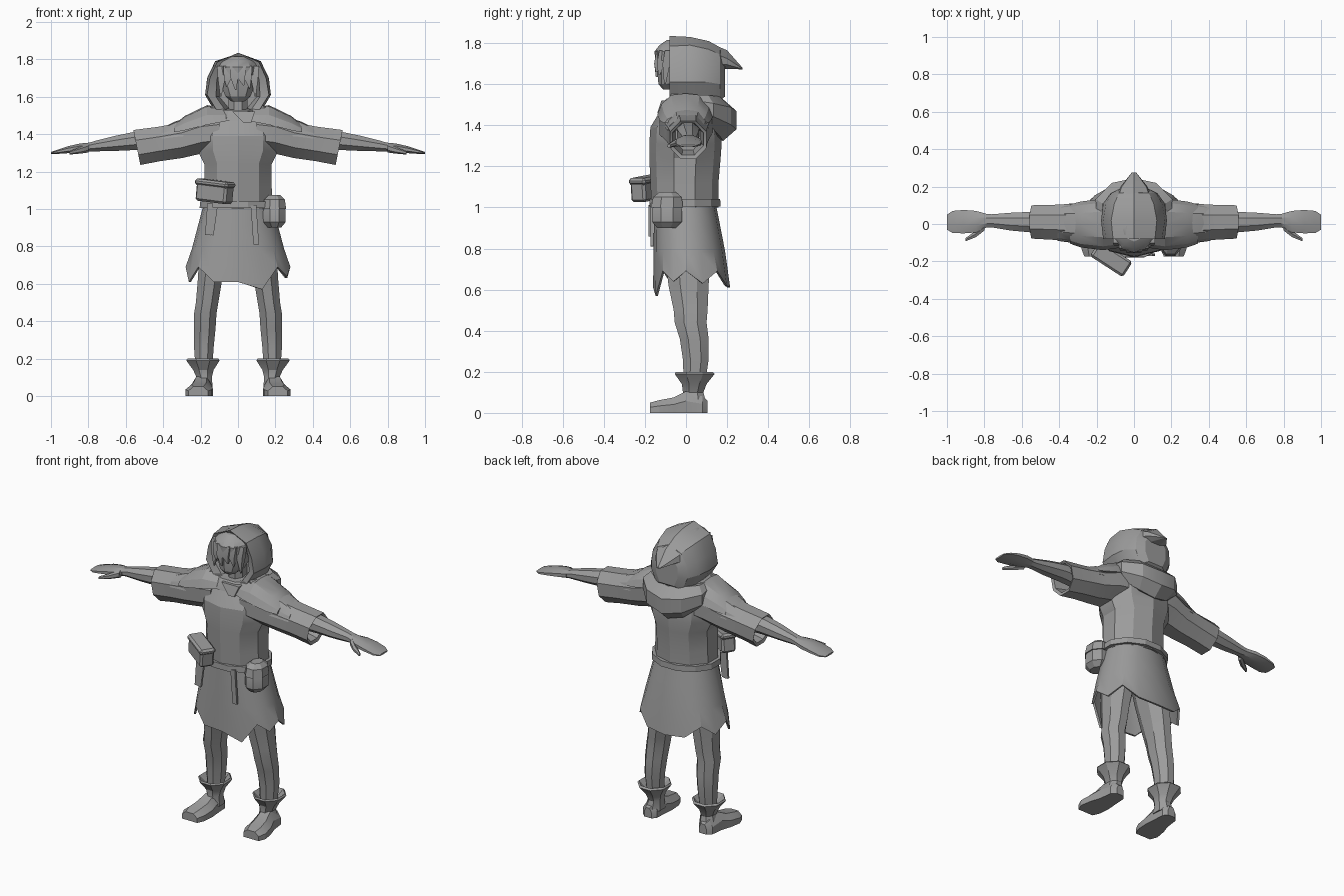
import bpy, bmesh, math
from mathutils import Vector, Matrix

grey = bpy.data.materials.new("plain_grey")
grey.diffuse_color = (0.33, 0.33, 0.33, 1)


def finish(bm, name, side=1):
    """Turn a bmesh into a named object, mirrored in x when side is -1."""
    if side < 0:
        bmesh.ops.scale(bm, vec=(-1, 1, 1), verts=bm.verts)
    bmesh.ops.recalc_face_normals(bm, faces=bm.faces)
    me = bpy.data.meshes.new(name)
    bm.to_mesh(me)
    bm.free()
    me.materials.append(grey)
    ob = bpy.data.objects.new(name, me)
    bpy.context.collection.objects.link(ob)
    bpy.ops.object.select_all(action='DESELECT')
    ob.select_set(True)
    bpy.context.view_layer.objects.active = ob
    bpy.ops.object.shade_smooth_by_angle(angle=math.radians(25))
    return ob


def loft(name, rings, side=1):
    """Skin a row of closed rings and cap both ends."""
    bm = bmesh.new()
    rows = [[bm.verts.new(p) for p in r] for r in rings]
    n = len(rows[0])
    for a, b in zip(rows, rows[1:]):
        for i in range(n):
            j = (i + 1) % n
            bm.faces.new((a[i], a[j], b[j], b[i]))
    bm.faces.new(rows[0])
    bm.faces.new(rows[-1])
    return finish(bm, name, side)


def oval(a0, a1, b0, b1, n):
    k = 1 / math.cos(math.pi / n)
    for i in range(n):
        t = 2 * math.pi * (i + 0.5) / n
        yield ((a0 + a1) / 2 + (a1 - a0) / 2 * k * math.cos(t),
               (b0 + b1) / 2 + (b1 - b0) / 2 * k * math.sin(t))


def zring(z, x0, x1, y0, y1, n=8):
    return [(x, y, z) for x, y in oval(x0, x1, y0, y1, n)]


def xring(x, y0, y1, z0, z1, lean=0, n=8):
    return [(x + lean * (z - z0), y, z) for y, z in oval(y0, y1, z0, z1, n)]


def mirrored(y, half):
    """Ring across the body from a half outline of (x, z), top to bottom."""
    return [(x, y, z) for x, z in half] + [(-x, y, z) for x, z in reversed(half) if x > 0]


def box(name, size, loc, rot, side=1, bevel=0.012):
    bm = bmesh.new()
    bmesh.ops.create_cube(bm, size=1)
    bmesh.ops.scale(bm, vec=size, verts=bm.verts)
    if bevel:
        bmesh.ops.bevel(bm, geom=bm.edges[:], offset=bevel, segments=1, affect='EDGES')
    m = Matrix.Translation(loc)
    for ax, a in zip("ZYX", rot):
        m = m @ Matrix.Rotation(math.radians(a), 4, ax)
    bmesh.ops.transform(bm, matrix=m, verts=bm.verts)
    return finish(bm, name, side)


# Tunic body
loft("tunic_torso", [zring(z, -w, w, f, b, 10) for z, w, f, b in (
    (1.00, .185, -.16, .15), (1.12, .18, -.165, .15), (1.24, .18, -.17, .16),
    (1.31, .215, -.17, .165), (1.39, .22, -.165, .16), (1.46, .20, -.125, .14),
    (1.52, .14, -.09, .11))])

# Skirt with a ragged hem, closed inside
N = 16
drop = [.69, .64, .70, .61, .72, .63, .62, .62]


def skirt_ring(t, inset=0, hem=False):
    pts = []
    for i in range(N):
        a = 2 * math.pi * i / N + .0
        c, s = math.cos(a), math.sin(a)
        c = math.copysign(abs(c) ** .8, c)
        z = 1.02 + (.66 - 1.02) * t
        if hem:
            z = (.69, .63, .69, .62, .61, .62, .69, .63,
                 .69, .61, .69, .61, .61, .57, .69, .64)[i]
        w = .185 + .095 * t - inset
        d = (.145 + .07 * t if s > 0 else .155 + .005 * t) - inset
        pts.append((w * c, d * s, z))
    return pts


loft("skirt", [skirt_ring(0), skirt_ring(.3), skirt_ring(.65), skirt_ring(1, 0, True),
               skirt_ring(1, .012, True), skirt_ring(.3, .012)])

# Belt
loft("belt", [zring(z, -w, w, -w * .87, w * .82, 12) for z, w in (
    (1.005, .175), (1.005, .205), (1.04, .203), (1.04, .175))])

# Collar and neck
loft("collar", [zring(z, -w, w, f, b) for z, w, f, b in (
    (1.47, .16, -.125, .12), (1.51, .13, -.11, .11), (1.53, .12, -.095, .10))])
loft("neck", [zring(z, -.05, .05, -.06, .05) for z in (1.48, 1.64)])
loft("scarf_knot", [zring(1.46, .03, .07, -.14, -.11, 4), zring(1.52, -.03, .09, -.12, -.07, 4)])

# Head inside the hood
loft("head", [zring(z, -w, w, f, b, 10) for z, w, f, b in (
    (1.575, .035, -.11, -.03), (1.60, .065, -.13, .02), (1.66, .092, -.135, .06),
    (1.72, .098, -.13, .08), (1.78, .085, -.115, .07), (1.81, .04, -.08, .03))])
loft("hair_cap", [zring(z, -w, w, f, b, 10) for z, w, f, b in (
    (1.715, .104, -.145, .05), (1.76, .103, -.148, .05), (1.79, .085, -.125, .05),
    (1.815, .045, -.09, .02))])
# Hair locks: (x at top, x at tip, tip height)
for x0, x1, tip in ((-.088, -.092, 1.60), (-.055, -.06, 1.655), (-.02, -.012, 1.635),
                    (.018, .03, 1.66), (.052, .062, 1.645), (.088, .092, 1.60)):
    y = -.145 + 5.5 * x0 * x0
    loft("hair_lock", [zring(1.765, x0 - .024, x0 + .024, y, y + .03, 4),
                       zring(1.70, x0 - .02, x0 + .02, y - .012, y + .025, 4),
                       zring(tip, x1 - .003, x1 + .003, y - .004, y + .004, 4)])

# Hood shell, from the inner face opening round to the back
loft("hood", [mirrored(y, h) for y, h in (
    (.02, ((0, 1.78), (.08, 1.75), (.10, 1.68), (.10, 1.60), (.05, 1.54))),
    (-.06, ((0, 1.80), (.09, 1.765), (.113, 1.69), (.118, 1.60), (.07, 1.53))),
    (-.08, ((0, 1.835), (.112, 1.785), (.15, 1.70), (.165, 1.61), (.115, 1.53))),
    (.02, ((0, 1.83), (.122, 1.79), (.165, 1.70), (.176, 1.61), (.13, 1.53))),
    (.11, ((0, 1.81), (.105, 1.77), (.15, 1.69), (.165, 1.61), (.12, 1.52))),
    (.165, ((0, 1.78), (.08, 1.745), (.12, 1.68), (.125, 1.60), (.09, 1.52))),
    (.19, ((0, 1.73), (.05, 1.70), (.075, 1.66), (.075, 1.60), (.05, 1.54))))])
loft("hood_peak", [mirrored(y, h) for y, h in (
    (.09, ((0, 1.813), (.105, 1.77), (.12, 1.70), (.06, 1.66))),
    (.20, ((0, 1.765), (.065, 1.725), (.072, 1.695), (.03, 1.675))),
    (.275, ((0, 1.68), (.012, 1.677), (.012, 1.674), (.005, 1.672))))])

# Cowl: a thick fold that sags behind the neck
path = [(.125, -.07, 1.53, .02), (.165, .03, 1.505, .035), (.155, .10, 1.475, .06),
        (.09, .145, 1.445, .08), (0, .16, 1.425, .085)]
path += [(-x, y, z, r) for x, y, z, r in reversed(path[:-1])]
rings = []
for i, (x, y, z, r) in enumerate(path):
    a, b = path[max(i - 1, 0)], path[min(i + 1, len(path) - 1)]
    d = Vector((b[0] - a[0], b[1] - a[1], 0)).normalized()
    out = Vector((d.y, -d.x, 0))
    rings.append([Vector((x, y, z)) + out * u + Vector((0, 0, v))
                  for u, v in oval(-r, r, -r * 1.1, r * 1.1, 7)])
loft("cowl", rings)


def plate(name, sections, side):
    """Shoulder plate from arches of (x, front, back, bottom, top)."""
    rs = []
    for x, f, b, z0, z1 in sections:
        c, h = (f + b) / 2, z1 - z0
        rs.append([(x, f, z0), (x, f * .85 + c * .15, z0 + h * .5), (x, f * .5 + c * .5, z0 + h * .93),
                   (x, c, z1), (x, b * .5 + c * .5, z0 + h * .93),
                   (x, b * .85 + c * .15, z0 + h * .5), (x, b, z0)])
    loft(name, rs, side)


for s, tag in ((1, "left"), (-1, "right")):
    # Shoulder mantle and the small plate under it
    plate(tag + "_shoulder_mantle", ((.06, -.125, .13, 1.47, 1.535), (.165, -.14, .135, 1.45, 1.555),
                                     (.285, -.125, .12, 1.42, 1.497), (.342, -.105, .105, 1.41, 1.45)), s)
    plate(tag + "_shoulder_plate", ((.28, -.105, .11, 1.39, 1.485), (.335, -.10, .11, 1.385, 1.468),
                                    (.41, -.09, .10, 1.375, 1.432)), s)
    # Wide sleeve with a hollow, slanted cuff
    loft(tag + "_sleeve", [xring(.10, -.13, .13, 1.31, 1.51), xring(.20, -.13, .125, 1.295, 1.50),
                           xring(.30, -.10, .11, 1.272, 1.463), xring(.42, -.085, .103, 1.255, 1.44),
                           xring(.522, -.078, .10, 1.235, 1.422, .2),
                           xring(.518, -.065, .085, 1.255, 1.41, .2),
                           xring(.42, -.05, .07, 1.28, 1.41)], s)
    # Bare forearm, hand and thumb
    loft(tag + "_forearm", [xring(.40, -.045, .065, 1.31, 1.42), xring(.55, -.045, .065, 1.315, 1.413),
                            xring(.66, -.035, .06, 1.31, 1.39), xring(.76, -.018, .052, 1.308, 1.365),
                            xring(.81, -.02, .055, 1.308, 1.35)], s)
    loft(tag + "_hand", [xring(.79, -.02, .055, 1.308, 1.355), xring(.845, -.045, .07, 1.302, 1.35),
                         xring(.91, -.05, .075, 1.298, 1.335), xring(.97, -.048, .07, 1.294, 1.315),
                         xring(1.0, -.03, .05, 1.295, 1.305)], s)
    loft(tag + "_thumb", [xring(.80, -.035, .0, 1.305, 1.345, 0, 6), xring(.845, -.07, -.035, 1.298, 1.328, 0, 6),
                          xring(.90, -.092, -.075, 1.292, 1.308, 0, 6)], s)
    # Leg
    loft(tag + "_leg", [zring(z, *r) for z, r in (
        (.95, (.005, .175, -.11, .12)), (.78, (.045, .205, -.105, .12)), (.62, (.085, .215, -.085, .11)),
        (.50, (.105, .225, -.06, .105)), (.44, (.115, .235, -.055, .10)), (.36, (.12, .235, -.03, .11)),
        (.26, (.13, .235, -.015, .11)), (.12, (.14, .225, -.01, .09)))], s)
    # Flared boot top
    loft(tag + "_boot_cuff", [zring(z, *r) for z, r in (
        (.16, (.14, .23, -.01, .10)), (.20, (.105, .27, -.05, .13)), (.19, (.098, .277, -.055, .14)),
        (.14, (.13, .24, -.02, .10)), (.10, (.14, .222, -.015, .085)), (.04, (.135, .24, -.03, .10)))], s)
    # Shoe, heel to toe
    shoe = []
    for y, x0, x1, h in ((.105, .165, .215, .06), (.08, .145, .24, .08), (.0, .14, .25, .105),
                         (-.06, .135, .27, .075), (-.13, .14, .282, .062), (-.175, .16, .265, .05)):
        shoe.append([(x0, y, 0), (x1, y, 0), (x1, y, h * .55),
                     (x1 * .75 + x0 * .25, y, h), (x1 * .25 + x0 * .75, y, h), (x0, y, h * .55)])
    loft(tag + "_shoe", shoe, s)

# Belt case with lid
box("belt_case", (.195, .085, .10), (-.125, -.185, 1.085), (-33, 6, 0))
box("belt_case_lid", (.21, .097, .035), (-.122, -.187, 1.135), (-33, 6, 0))

# Round belt pouch and flap
loft("belt_pouch", [zring(z, *r) for z, r in (
    (.90, (.16, .23, -.14, -.05)), (.93, (.135, .255, -.165, -.02)), (.99, (.135, .255, -.165, -.02)),
    (1.03, (.15, .24, -.15, -.03)))])
loft("pouch_flap", [zring(z, *r) for z, r in (
    (1.0, (.132, .258, -.17, -.015)), (1.05, (.14, .25, -.16, -.02)), (1.075, (.165, .225, -.13, -.05)))])

# Hanging straps
for x, y, z, h, tilt in ((-.155, -.17, .945, .17, 4), (-.135, -.175, .935, .15, 8), (.09, -.165, .915, .21, -4)):
    box("hanging_strap", (.03, .014, h), (x, y, z), (0, tilt, 0), 1, 0)
